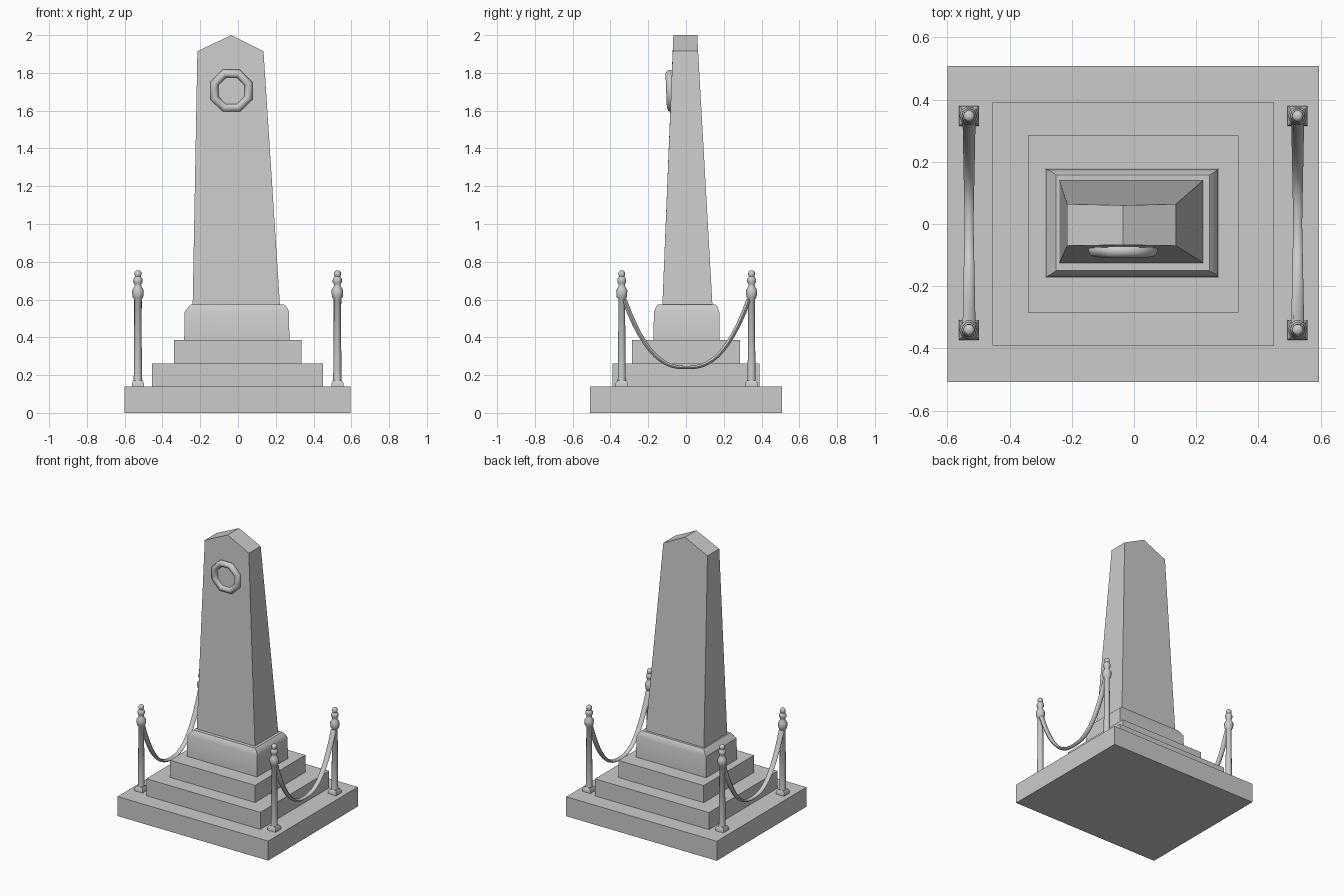
import bpy, bmesh, math
from mathutils import Vector

if "Cube" in bpy.data.objects:
    bpy.data.objects.remove(bpy.data.objects["Cube"])

stone = bpy.data.materials.new("grey stone")
stone.diffuse_color = (0.6, 0.6, 0.6, 1)
stone.use_nodes = True
stone.node_tree.nodes["Principled BSDF"].inputs["Base Color"].default_value = stone.diffuse_color


def finish(name, bm, angle=35):
    bmesh.ops.recalc_face_normals(bm, faces=bm.faces[:])
    me = bpy.data.meshes.new(name)
    bm.to_mesh(me)
    bm.free()
    me.materials.append(stone)
    ob = bpy.data.objects.new(name, me)
    bpy.context.collection.objects.link(ob)
    bpy.ops.object.select_all(action='DESELECT')
    ob.select_set(True)
    bpy.context.view_layer.objects.active = ob
    bpy.ops.object.shade_smooth_by_angle(angle=math.radians(angle))
    return ob


def loft(name, rings, angle=35):
    """Skin a list of equal-length point rings and cap both ends."""
    bm = bmesh.new()
    vs = [[bm.verts.new(p) for p in r] for r in rings]
    n = len(vs[0])
    for a, b in zip(vs, vs[1:]):
        for i in range(n):
            j = (i + 1) % n
            bm.faces.new((a[i], a[j], b[j], b[i]))
    bm.faces.new(vs[0][::-1])
    bm.faces.new(vs[-1])
    return finish(name, bm, angle)


def rect(x0, x1, y0, y1, z):
    return [(x0, y0, z), (x1, y0, z), (x1, y1, z), (x0, y1, z)]


def circle(x, y, z, r, n=10):
    return [(x + r * math.cos(math.tau * i / n), y + r * math.sin(math.tau * i / n), z)
            for i in range(n)]


# Stepped base
for name, (x0, x1, y, z0, z1) in {
    "plinth": (-0.6, 0.595, 0.508, 0, 0.14),
    "lower_step": (-0.455, 0.45, 0.39, 0.14, 0.262),
    "upper_step": (-0.34, 0.335, 0.285, 0.262, 0.385),
}.items():
    loft(name, [rect(x0, x1, -y, y, z0), rect(x0, x1, -y, y, z1)])

# Pedestal with a sloped shoulder
loft("pedestal", [rect(-0.285, 0.272, -0.172, 0.178, 0.385),
                  rect(-0.282, 0.27, -0.17, 0.176, 0.535),
                  rect(-0.265, 0.26, -0.16, 0.168, 0.558),
                  rect(-0.25, 0.242, -0.15, 0.157, 0.575)])


# Tapered shaft with a gabled top, five points per side profile
def gable(y0, y1):
    return [(-0.24, y0[0], 0.57), (0.222, y0[0], 0.57), (0.135, y0[1], 1.915),
            (-0.035, y0[2], 2.0), (-0.215, y0[1], 1.915)] if y1 is None else None


loft("shaft", [gable((-0.125, -0.07, -0.067), None), gable((0.14, 0.064, 0.06), None)])

# Eight-sided wreath on the front, tilted with the shaft
bm = bmesh.new()
n, m = 8, 8
centre = Vector((-0.035, -0.082, 1.705))
grid = []
for i in range(n):
    a = math.tau * (i + 0.5) / n
    ring = []
    for k in range(m):
        b = math.tau * k / m
        r = 0.098 + 0.023 * math.cos(b)
        z = r * math.sin(a)
        ring.append(bm.verts.new(centre + Vector((r * math.cos(a),
                    0.023 * math.sin(b) - 0.041 * z, z))))
    grid.append(ring)
for i in range(n):
    for k in range(m):
        p, q, l = grid[i], grid[(i + 1) % n], (k + 1) % m
        bm.faces.new((p[k], q[k], q[l], p[l]))
finish("wreath", bm, 60)

# Posts: square foot, slim column, collar and finial
profile = [(0.165, 0.024), (0.185, 0.022), (0.6, 0.018), (0.612, 0.028), (0.63, 0.03),
           (0.65, 0.031), (0.668, 0.019), (0.682, 0.017), (0.692, 0.025), (0.71, 0.024),
           (0.722, 0.015), (0.732, 0.019), (0.745, 0.018), (0.753, 0.01)]
for sx, x in (("left", -0.53), ("right", 0.526)):
    for sy, y in (("front", -0.34), ("back", 0.347)):
        h = 0.032
        loft(f"{sx}_{sy}_post_foot", [rect(x - h, x + h, y - h, y + h, 0.14),
                                      rect(x - h, x + h, y - h, y + h, 0.158),
                                      rect(x - 0.023, x + 0.023, y - 0.023, y + 0.023, 0.172)])
        loft(f"{sx}_{sy}_post", [circle(x, y, z, r) for z, r in profile], 50)

    # Sagging rope between the two posts
    rings = []
    for i in range(25):
        t = -1 + i / 12
        z = 0.24 + 0.36 * abs(t) ** 2.5
        slope = math.copysign(0.9 * abs(t) ** 1.5, t) / 0.33
        nrm = Vector((0, -slope, 1)).normalized()
        c = Vector((x, 0.003 + 0.33 * t, z))
        r = 0.011 + 0.005 * abs(t)
        rings.append([c + Vector((1.3 * r * math.cos(math.tau * k / 8), 0, 0))
                      + nrm * 0.8 * r * math.sin(math.tau * k / 8) for k in range(8)])
    loft(f"{sx}_rope", rings, 60)
